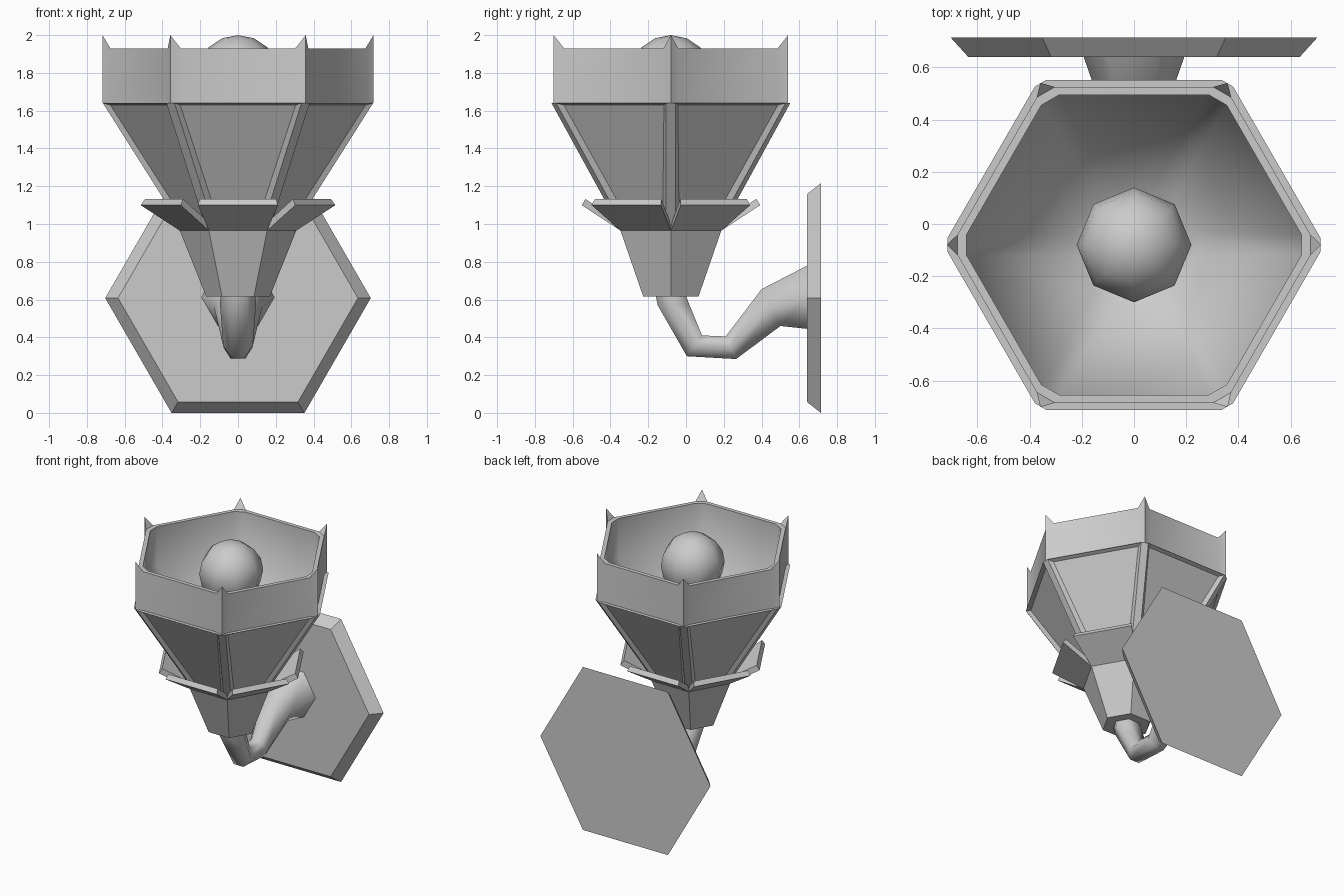
import bpy, bmesh
from math import sin, cos, tan, pi, radians
from mathutils import Matrix, Vector

cube = bpy.data.objects.get("Cube")
if cube:
    bpy.data.objects.remove(cube, do_unlink=True)

GRAY = (0.6, 0.6, 0.6, 1)
metal = bpy.data.materials.new("plain_gray")
metal.use_nodes = True
metal.diffuse_color = GRAY
metal.node_tree.nodes["Principled BSDF"].inputs["Base Color"].default_value = GRAY

AXIS_Y = -0.08          # lamp axis
SIDE = tan(pi / 6)      # half side of a hexagon per unit of apothem


def finish(name, bm, smooth=None):
    bmesh.ops.recalc_face_normals(bm, faces=bm.faces)
    mesh = bpy.data.meshes.new(name)
    bm.to_mesh(mesh)
    bm.free()
    mesh.materials.append(metal)
    obj = bpy.data.objects.new(name, mesh)
    bpy.context.collection.objects.link(obj)
    if smooth:
        bpy.ops.object.select_all(action="DESELECT")
        obj.select_set(True)
        bpy.context.view_layer.objects.active = obj
        bpy.ops.object.shade_smooth_by_angle(angle=radians(smooth))
    return obj


def corner(k, x, y, z):
    """A point near hexagon corner k, given in that corner's own frame."""
    p = Matrix.Rotation(k * pi / 3, 3, "Z") @ Vector((x, y, z))
    return p + Vector((0, AXIS_Y, 0))


def hex_ring(bm, apothem, chamfer, z, tip=None):
    """Hexagon loop; corners are sharp, cut by a chamfer, or pushed out to a tip."""
    x = (apothem - chamfer * 0.5) / cos(pi / 6)
    loop = []
    for k in range(6):
        pts = [(x, -chamfer), (x, chamfer)] if chamfer else [(x, 0)]
        if tip:
            pts.insert(1, (tip, 0))
        loop += [bm.verts.new(corner(k, px, py, z)) for px, py in pts]
    return loop


def bridge(bm, a, b):
    n = len(a)
    return [bm.faces.new((a[i], a[(i + 1) % n], b[(i + 1) % n], b[i])) for i in range(n)]


# Wall plate: bevelled hexagon
bm = bmesh.new()
loops = []
for r, y in ((0.635, 0.64), (0.703, 0.715)):
    loops.append([bm.verts.new((r * cos(k * pi / 3), y, 0.608 + r * sin(k * pi / 3)))
                  for k in range(6)])
    bm.faces.new(loops[-1])
bridge(bm, *loops)
finish("wall_plate", bm)

# Bent arm: six-sided sections given by their lower and upper (y, z)
SECTIONS = [((-0.16, 0.62), (0.0, 0.62)), ((-0.15, 0.57), (0.015, 0.58)),
            ((0.005, 0.30), (0.085, 0.41)), ((0.265, 0.285), (0.21, 0.405)),
            ((0.5, 0.46), (0.4, 0.655)), ((0.642, 0.445), (0.642, 0.78))]
bm = bmesh.new()
loops = []
for low, high in SECTIONS:
    low, high = Vector((0, *low)), Vector((0, *high))
    mid, up = (low + high) / 2, (high - low) / 2
    r = up.length / cos(pi / 6)
    loops.append([bm.verts.new(mid + Vector((r * cos(k * pi / 3), 0, 0))
                               + up.normalized() * r * sin(k * pi / 3)) for k in range(6)])
for a, b in zip(loops, loops[1:]):
    bridge(bm, a, b)
bm.faces.new(loops[0])
bm.faces.new(loops[-1])
finish("arm", bm, 65)

# Tapered cup under the shade
bm = bmesh.new()
low, high = hex_ring(bm, 0.146, 0, 0.615), hex_ring(bm, 0.267, 0, 0.965)
bridge(bm, low, high)
bm.faces.new(low)
bm.faces.new(high)
finish("cup", bm)

# Six flared flaps: (apothem, z, half width) profile
FLAP = [(0.267, 0.965, 0.154), (0.473, 1.10, 0.212), (0.452, 1.132, 0.203), (0.247, 0.997, 0.143)]
bm = bmesh.new()
for k in range(6):
    sides = [[bm.verts.new(corner(k + 0.5, a, s * w, z)) for a, z, w in FLAP] for s in (-1, 1)]
    bridge(bm, *sides)
    for s in sides:
        bm.faces.new(s)
finish("flaps", bm)

# Shade frame with recessed panels
bm = bmesh.new()
low, high = hex_ring(bm, 0.262, 0.025, 0.965), hex_ring(bm, 0.632, 0.025, 1.64)
sides = bridge(bm, low, high)
bridge(bm, high, hex_ring(bm, 0.575, 0.04, 1.64))
bm.faces.new(low)
bmesh.ops.recalc_face_normals(bm, faces=bm.faces)
panels = [f for f in sides if f.calc_area() > 0.1]
bmesh.ops.inset_individual(bm, faces=panels, thickness=0.038, depth=-0.02)
finish("shade_frame", bm)

# Upright band with ridged corners and a spike on each
bm = bmesh.new()
low = hex_ring(bm, 0.605, 0.04, 1.64, 0.717)
high = hex_ring(bm, 0.605, 0.04, 1.93, 0.717)
inner = hex_ring(bm, 0.575, 0.04, 1.93)
bridge(bm, low, high)
for k in range(6):
    a, tip, b = high[3 * k:3 * k + 3]
    c, d = inner[2 * k:2 * k + 2]
    nxt_out, nxt_in = high[(3 * k + 3) % 18], inner[(2 * k + 2) % 12]
    bm.faces.new((a, b, d, c))
    bm.faces.new((b, nxt_out, nxt_in, d))
    bm.faces.new((a, tip, b))
    tip.co.z = 2.0
finish("band", bm, 25)

# Smooth inside of the shade
bm = bmesh.new()
loops = [hex_ring(bm, a, 0.04, z) for a, z in ((0.575, 1.93), (0.575, 1.64), (0.22, 1.0))]
for a, b in zip(loops, loops[1:]):
    bridge(bm, a, b)
bm.faces.new(loops[-1])
liner = finish("shade_liner", bm)
liner.data.flip_normals()
liner.data.shade_smooth()

# Bulb: globe with a neck narrowing to the socket
bm = bmesh.new()
RADIUS, CENTRE = 0.22, 1.78
profile = [(RADIUS * sin(i * pi / 8), CENTRE + RADIUS * cos(i * pi / 8)) for i in range(1, 6)]
profile += [(0.12, 1.5), (0.1, 1.0)]
loops = [[bm.verts.new((r * cos(k * pi / 4), AXIS_Y + r * sin(k * pi / 4), z)) for k in range(8)]
         for r, z in profile]
for a, b in zip(loops, loops[1:]):
    bridge(bm, a, b)
top = bm.verts.new((0, AXIS_Y, CENTRE + RADIUS))
for k in range(8):
    bm.faces.new((loops[0][k], loops[0][(k + 1) % 8], top))
bm.faces.new(loops[-1])
finish("bulb", bm, 60)
